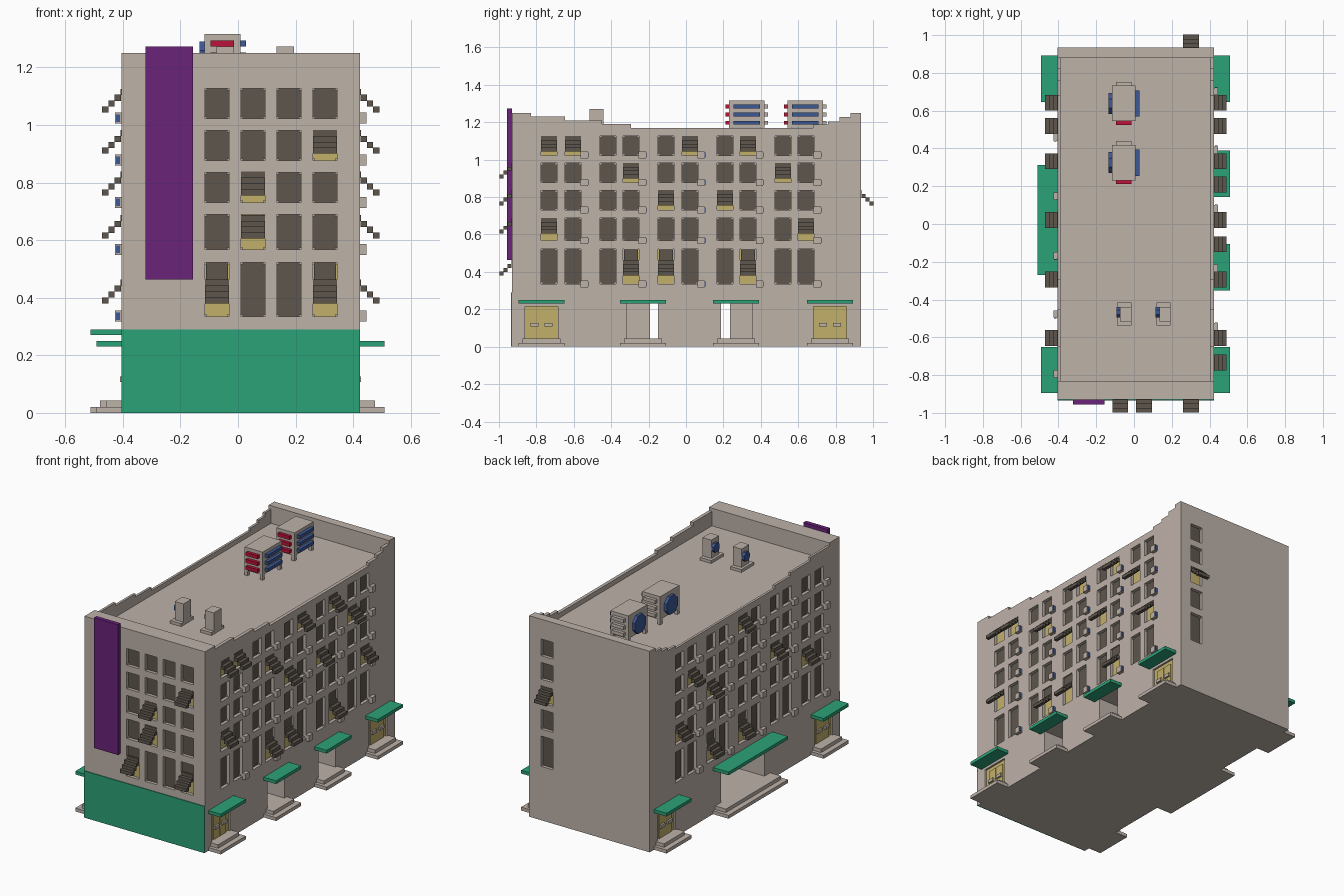
import bpy, bmesh, math
from mathutils import Matrix, Vector

cube = bpy.data.objects.get("Cube")
if cube:
    bpy.data.objects.remove(cube, do_unlink=True)


def material(name, rgb):
    lin = [((c / 255 + 0.055) / 1.055) ** 2.4 for c in rgb] + [1.0]
    m = bpy.data.materials.new(name)
    m.use_nodes = True
    m.diffuse_color = lin
    bsdf = m.node_tree.nodes["Principled BSDF"]
    bsdf.inputs["Base Color"].default_value = lin
    bsdf.inputs["Roughness"].default_value = 0.9
    return m


STONE = material("warm grey stone", (190, 178, 169))
DARK = material("dark brown glass", (94, 86, 77))
LIT = material("lit yellow", (194, 176, 107))
GREEN = material("green", (43, 162, 120))
PURPLE = material("purple", (107, 35, 122))
BLUE = material("blue", (60, 88, 150))
RED = material("red", (188, 18, 58))

# Building limits
X0, X1, Y0, Y1, DECK, TOP = -0.405, 0.424, -0.93, 0.935, 1.14, 1.25

parts = {}  # name -> (bmesh, material)


def mesh_for(name, mat):
    if name not in parts:
        parts[name] = (bmesh.new(), mat)
    return parts[name][0]


def box(name, mat, x0, x1, y0, y1, z0, z1):
    size = Matrix.Diagonal((abs(x1 - x0), abs(y1 - y0), abs(z1 - z0), 1))
    mid = Matrix.Translation(((x0 + x1) / 2, (y0 + y1) / 2, (z0 + z1) / 2))
    bmesh.ops.create_cube(mesh_for(name, mat), size=1, matrix=mid @ size)


def wall_box(side, name, mat, u0, u1, d0, d1, z0, z1):
    """Box on a wall: u runs along the wall, d points out of it."""
    name = side + "_" + name
    if side == "right":
        box(name, mat, X1 + d0, X1 + d1, u0, u1, z0, z1)
    elif side == "left":
        box(name, mat, X0 - d0, X0 - d1, u0, u1, z0, z1)
    elif side == "front":
        box(name, mat, u0, u1, Y0 - d0, Y0 - d1, z0, z1)
    else:
        box(name, mat, u0, u1, Y1 + d0, Y1 + d1, z0, z1)


def disc(name, mat, center, radius, depth):
    m = Matrix.Translation(center) @ Matrix.Rotation(math.pi / 2, 4, "Y") @ Matrix.Rotation(math.pi / 8, 4, "Z")
    bmesh.ops.create_cone(mesh_for(name, mat), cap_ends=True, segments=8,
                          radius1=radius, radius2=radius, depth=depth, matrix=m)


def profile_wall(name, mat, x0, x1, points):
    """Side outline (y, z) extruded along x."""
    bm = mesh_for(name, mat)
    face = bm.faces.new([bm.verts.new((x0, y, z)) for y, z in points])
    ext = bmesh.ops.extrude_face_region(bm, geom=[face])
    bmesh.ops.translate(bm, vec=Vector((x1 - x0, 0, 0)),
                        verts=[v for v in ext["geom"] if isinstance(v, bmesh.types.BMVert)])


# Main block, parapets
box("building_body", STONE, X0, X1, Y0, Y1, 0, DECK)
box("front_parapet", STONE, X0, X1, Y0, Y0 + 0.1, DECK, TOP)
box("back_parapet", STONE, X0, X1, Y1 - 0.055, Y1, DECK, TOP)
steps = [(-0.83, 1.23), (-0.647, 1.23), (-0.647, 1.21), (-0.45, 1.21), (-0.45, 1.19),
         (-0.294, 1.19), (-0.294, 1.17), (0.68, 1.17), (0.68, 1.187), (0.76, 1.187),
         (0.76, 1.205), (0.82, 1.205), (0.82, 1.227), (0.88, 1.227)]
outline = [(-0.83, DECK)] + steps + [(0.88, DECK)]
profile_wall("right_parapet", STONE, X1 - 0.021, X1, outline)
profile_wall("left_parapet", STONE, X0, X0 + 0.015, outline)

# Windows: rows of (bottom, top, awning bottom), ground row first
ROWS = [(0.335, 0.523, 0.38), (0.567, 0.689, 0.605), (0.73, 0.835, 0.755),
        (0.877, 0.981, 0.90), (1.023, 1.127, 1.043)]
SIDE_COLS = [-0.733, -0.604, -0.417, -0.294, -0.107, 0.021, 0.209, 0.332, 0.519, 0.642]
FRONT_COLS = [-0.073, 0.052, 0.177, 0.302]
AWNINGS = {  # (column, row)
    "right": [(0, 4), (1, 4), (5, 4), (7, 4), (3, 3), (8, 3), (4, 2), (6, 2),
              (0, 1), (9, 1), (3, 0), (4, 0), (7, 0)],
    "left": [(5, 4), (8, 3), (7, 2), (3, 2), (9, 1), (1, 1), (7, 0), (5, 0)],
    "front": [(3, 3), (1, 2), (1, 1), (0, 0), (3, 0)],
    "back": [(0, 2)],
}
COLS = {"right": SIDE_COLS, "left": SIDE_COLS, "front": FRONT_COLS, "back": [0.302]}
HALF, DEEP = 0.042, 0.025
cutters = []


def recess(side, u0, u1, z0, z1, depth):
    cutters.append((side, u0, u1, z0, z1, depth))


def awning(side, u, z0, z1, zb):
    # stepped slats leaning out, shutter behind
    for i in range(4):
        d, z = 0.045 - 0.0215 * i, zb + 0.0205 * i
        wall_box(side, "awnings", DARK, u - HALF, u + HALF, d, d + 0.022, z, z + 0.021)
    if z1 > zb + 0.085:
        wall_box(side, "awnings", DARK, u - 0.038, u + 0.038, -DEEP, -0.008, zb + 0.08, z1)


for side, cols in COLS.items():
    for c, u in enumerate(cols):
        for r, (z0, z1, zb) in enumerate(ROWS):
            covered = (c, r) in AWNINGS[side]
            recess(side, u - HALF, u + HALF, z0, z1, DEEP)
            wall_box(side, "lit_panes" if covered else "panes", LIT if covered else DARK,
                     u - HALF, u + HALF, -DEEP, -DEEP + 0.005, z0, z1)
            # corner brackets
            for a in (u - HALF, u + HALF - 0.007):
                for b in (z0, z1 - 0.007):
                    wall_box(side, "window_brackets", STONE, a, a + 0.007, -DEEP, -0.012, b, b + 0.007)
            if covered:
                awning(side, u, z0, z1, zb)
            # wall cooling boxes beside every second window
            if (side == "right" and c % 2) or (side == "left" and c % 2 == 0):
                s = 1 if side == "right" else -1
                m = u + s * 0.06
                wall_box(side, "cooling_boxes", STONE, m - 0.019, m + 0.019, 0, 0.022, z0 - 0.018, z0 + 0.02)
                e = m + s * 0.019
                wall_box(side, "cooling_fans", BLUE, e, e + s * 0.004, 0.004, 0.018, z0 - 0.012, z0 + 0.014)


def stair(side, y0, y1, out):
    wall_box(side, "steps", STONE, y0, y1, 0, out, 0, 0.021)
    wall_box(side, "steps", STONE, y0 + 0.021, y1 - 0.021, 0, out - 0.033, 0.021, 0.043)


def door(side, y):
    recess(side, y - 0.089, y + 0.089, 0.043, 0.214, 0.02)
    wall_box(side, "doors", LIT, y - 0.089, y + 0.089, -0.02, -0.012, 0.043, 0.214)
    for s in (-1, 1):
        a, b = sorted((y + s * 0.002, y + s * 0.062))
        wall_box(side, "doors", LIT, a, b, -0.012, -0.007, 0.043, 0.19)
        wall_box(side, "door_handles", STONE, y + s * 0.016, y + s * 0.058, -0.007, 0.004, 0.107, 0.127)


# Entrances: doors, canopies, steps
for side, out in (("right", 0.085), ("left", 0.087)):
    for y in (-0.773, 0.77):
        door(side, y)
        stair(side, y - 0.123, y + 0.123, out)
        wall_box(side, "canopies", GREEN, y - 0.123, y + 0.123, 0, out, 0.23, 0.25)
for y in (-0.23, 0.267):
    stair("right", y - 0.123, y + 0.123, 0.085)
    wall_box("right", "canopies", GREEN, y - 0.123, y + 0.123, 0, 0.085, 0.23, 0.25)
stair("left", -0.27, 0.313, 0.107)
wall_box("left", "wide_canopy", GREEN, -0.27, 0.313, 0, 0.107, 0.27, 0.29)

# Front base band and tall sign
wall_box("front", "base_band", GREEN, X0, X1, -0.002, 0.005, 0, 0.29)
wall_box("front", "tall_sign", PURPLE, -0.322, -0.157, 0, 0.026, 0.463, 1.273)

# Small roof boxes with a side fan
for x in (-0.074, 0.134):
    box("roof_boxes", STONE, x, x + 0.06, -0.515, -0.44, DECK, 1.272)
    box("roof_box_bases", STONE, x - 0.016, x + 0.06, -0.538, -0.416, DECK, 1.158)
    disc("roof_box_fans", BLUE, (x - 0.009, -0.468, 1.22), 0.03, 0.02)

# Large roof units on legs with coloured bars and a round fan
for y in (0.231, 0.544):
    xa, xb, y2 = -0.116, 0.008, y + 0.188
    box("roof_units", STONE, xa, xb, y, y2, 1.172, 1.315)
    for lx in (xa, xb - 0.02):
        for ly in (y, y2 - 0.02):
            box("roof_unit_legs", STONE, lx, lx + 0.02, ly, ly + 0.02, DECK, 1.172)
    for z in (1.187, 1.23, 1.273):
        box("blue_bars", BLUE, xb, xb + 0.02, y + 0.024, y2 - 0.024, z, z + 0.021)
        box("red_bars", RED, -0.095, -0.014, y - 0.02, y, z, z + 0.021)
        box("back_bars", STONE, -0.095, -0.014, y2, y2 + 0.02, z, z + 0.021)
    disc("roof_unit_fans", BLUE, (xa - 0.009, y + 0.094, 1.235), 0.06, 0.018)

# Turn collected parts into objects
for name, (bm, mat) in parts.items():
    bmesh.ops.recalc_face_normals(bm, faces=bm.faces)
    me = bpy.data.meshes.new(name)
    bm.to_mesh(me)
    bm.free()
    me.materials.append(mat)
    bpy.context.collection.objects.link(bpy.data.objects.new(name, me))
parts.clear()

# Cut windows, doors and the entrance passages out of the body
for side, u0, u1, z0, z1, depth in cutters:
    wall_box(side, "openings", STONE, u0, u1, -depth, 0.05, z0, z1)
box("hall_cutter", STONE, X0 - 0.1, 0.02, -0.193, 0.235, 0.043, 0.25)
for y0, y1 in ((-0.316, -0.15), (0.187, 0.353)):
    box("passage_cutter", STONE, 0.0, X1 + 0.1, y0, y1, 0.043, 0.235)
body = bpy.data.objects["building_body"]
bpy.context.view_layer.objects.active = body
for name, (bm, mat) in parts.items():
    me = bpy.data.meshes.new(name)
    bm.to_mesh(me)
    bm.free()
    me.materials.append(mat)
    cutter = bpy.data.objects.new(name, me)
    bpy.context.collection.objects.link(cutter)
    cutter.hide_render = True
    mod = body.modifiers.new(name, "BOOLEAN")
    mod.operation, mod.solver, mod.object = "DIFFERENCE", "EXACT", cutter
    bpy.ops.object.modifier_apply(modifier=mod.name)
    bpy.data.objects.remove(cutter, do_unlink=True)
